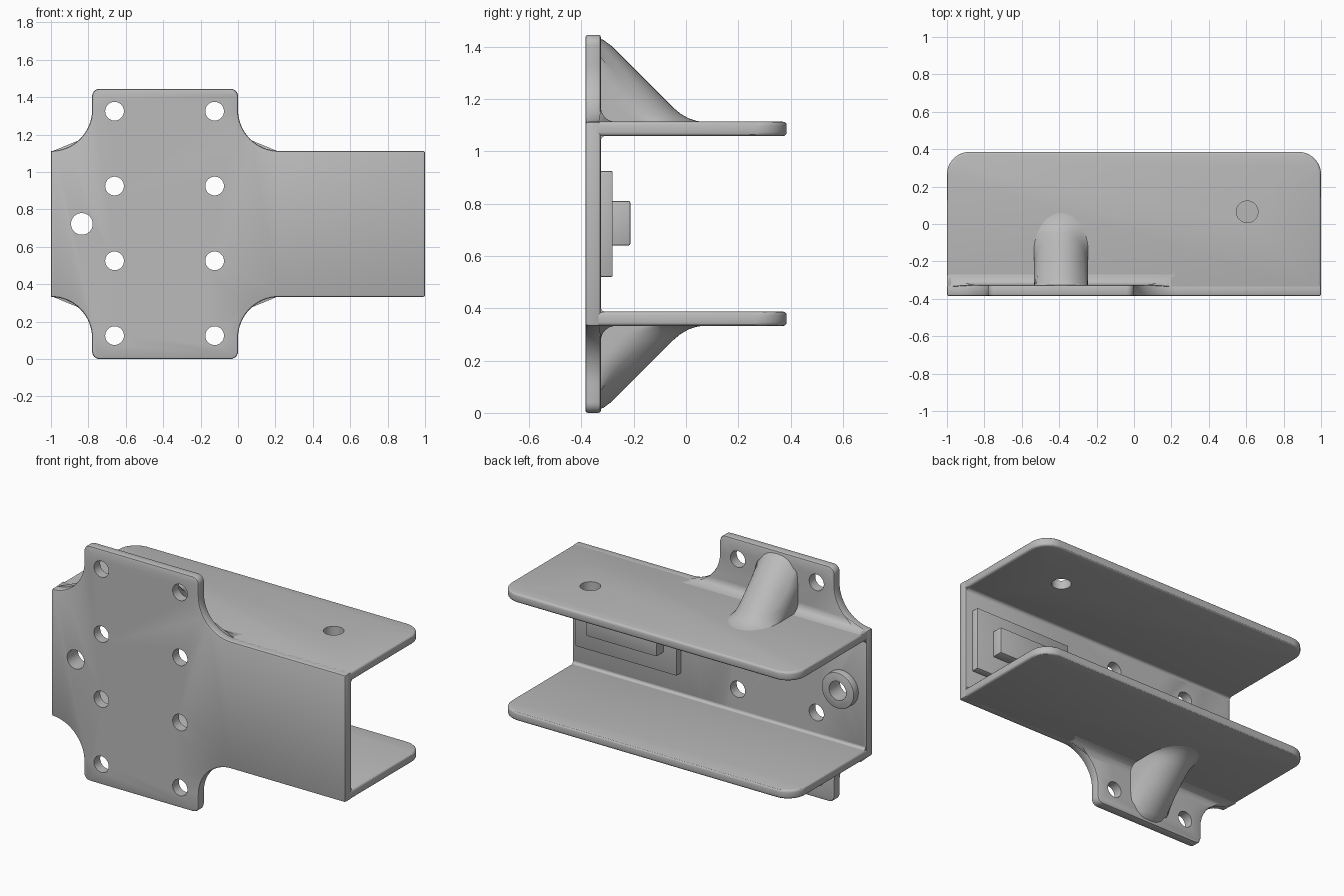
import bpy, bmesh
from math import sin, cos, pi, sqrt

if "Cube" in bpy.data.objects:
    bpy.data.objects.remove(bpy.data.objects["Cube"])

grey = bpy.data.materials.new("plain grey")
grey.use_nodes = True
GREY = (0.5, 0.5, 0.5, 1)
grey.diffuse_color = GREY
grey.node_tree.nodes["Principled BSDF"].inputs["Base Color"].default_value = GREY

MID = 0.7225                      # height of the mirror plane
TOP, FRONT, BACK = 2 * MID, -0.385, 0.385
INNER = -0.325                    # rear face of the plate
DECK = 1.113                      # outer face of the upper flange
THICK, ARC = 0.055, 0.22


def make(name, verts, faces):
    mesh = bpy.data.meshes.new(name)
    mesh.from_pydata(verts, [], faces)
    bm = bmesh.new()
    bm.from_mesh(mesh)
    bmesh.ops.recalc_face_normals(bm, faces=bm.faces)
    bm.to_mesh(mesh)
    bm.free()
    mesh.materials.append(grey)
    ob = bpy.data.objects.new(name, mesh)
    bpy.context.collection.objects.link(ob)
    return ob


def prism(name, outline, place, a, b):
    """Extrude a 2D outline from a to b; place maps (u, v, depth) to a point."""
    n = len(outline)
    verts = [place(u, v, d) for d in (a, b) for u, v in outline]
    faces = [range(n), range(n, 2 * n)]
    faces += [(i, (i + 1) % n, n + (i + 1) % n, n + i) for i in range(n)]
    return make(name, verts, faces)


def along_y(u, v, d):
    return (u, d, v)


def along_z(u, v, d):
    return (u, v, d)


def arc(cx, cy, r, start, end, steps):
    angles = [(start + (end - start) * i / steps) * pi / 180 for i in range(steps + 1)]
    return [(cx + r * cos(t), cy + r * sin(t)) for t in angles]


def circle(cx, cy, r):
    return arc(cx, cy, r, 0, 352.5, 47)


def box(x0, x1, z0, z1):
    return [(x0, z0), (x1, z0), (x1, z1), (x0, z1)]


def activate(ob):
    bpy.ops.object.select_all(action="DESELECT")
    ob.select_set(True)
    bpy.context.view_layer.objects.active = ob


def bevel(ob, width, segments=3):
    mod = ob.modifiers.new("bevel", "BEVEL")
    mod.width, mod.segments, mod.limit_method = width, segments, "ANGLE"
    activate(ob)
    bpy.ops.object.modifier_apply(modifier=mod.name)


def drill(ob, cutter):
    mod = ob.modifiers.new("hole", "BOOLEAN")
    mod.operation, mod.solver, mod.object = "DIFFERENCE", "EXACT", cutter
    activate(ob)
    bpy.ops.object.modifier_apply(modifier=mod.name)
    bpy.data.objects.remove(cutter)


def flip(z, side):
    return z if side > 0 else TOP - z


# Front plate: upper half of the outline, then its mirror image
shoulder = DECK + ARC
half = [(1, DECK)] + arc(ARC, shoulder, ARC, 270, 180, 16)
half += arc(-0.04, TOP - 0.04, 0.04, 0, 90, 6)
half += arc(-0.74, TOP - 0.04, 0.04, 90, 180, 6)
half += arc(-1, shoulder, ARC, 0, -90, 16)
outline = half + [(x, TOP - z) for x, z in reversed(half)]
plate = prism("front_plate", outline, along_y, FRONT, INNER)
bevel(plate, 0.01, 2)
for x in (-0.66, -0.125):
    for z in (0.125, 0.525, 0.925, 1.325):
        drill(plate, prism("cutter", circle(x, z, 0.05), along_y, -0.6, 0))
PIN = (-0.835, MID)
drill(plate, prism("cutter", circle(*PIN, 0.058), along_y, -0.6, 0))

# Ring boss around the large hole
boss = prism("ring_boss", circle(*PIN, 0.11), along_y, INNER - 0.02, -0.28)
bevel(boss, 0.006, 2)
drill(boss, prism("cutter", circle(*PIN, 0.058), along_y, -0.6, 0))

# Stepped pad on the rear face of the plate
pad = prism("pad_base", box(0.26, 0.95, 0.52, 0.925), along_y, INNER - 0.02, -0.28)
step = prism("pad_step", box(0.35, 0.83, 0.64, 0.81), along_y, -0.3, -0.213)
for ob in (pad, step):
    bevel(ob, 0.006, 2)


def fillet(name, z, up, r, limits):
    """Concave strip between the plate and a flange, with x limits by distance."""
    curve = arc(INNER + r, r, r, 180, 270, 8) + [(INNER - 0.01, -0.005)]
    n = len(curve)
    verts = []
    for end in (0, 1):
        verts += [(limits(max(h, 0))[end], y, z + up * h) for y, h in curve]
    faces = [range(n), range(n, 2 * n)]
    faces += [(i, (i + 1) % n, n + (i + 1) % n, n + i) for i in range(n)]
    return make(name, verts, faces)


def ear_limits(h):
    reach = sqrt(ARC ** 2 - (ARC - h) ** 2)
    return -1 + reach, ARC - reach


def rib(name, side):
    """Half-round sloping rib with a rounded crown and a flared foot."""
    radius, centre = 0.145, -0.39
    path = [(-0.375, 1.443), (-0.345, 1.438), (-0.315, 1.425), (-0.285, 1.403),
            (-0.15, 1.268), (-0.05, 1.168), (-0.02, 1.143), (0.01, 1.126),
            (0.04, 1.116), (0.07, DECK - 0.002)]
    steps = 24
    columns = []
    for i in range(steps + 1):
        t = -pi / 2 + pi * i / steps
        shift = sqrt(2) * radius * (1 - cos(t))
        columns.append([(centre + radius * sin(t), max(y - shift, -0.36), z)
                        for y, z in path])
    # Straight side walls drop into the flange
    walls = [[(x, y, DECK - 0.02) for x, y, z in columns[k]] for k in (0, -1)]
    columns = [walls[0]] + columns + [walls[1]]
    n = len(path)
    verts = [(x, y, flip(z, side)) for col in columns for x, y, z in col]
    faces = [(c * n + j, c * n + j + 1, (c + 1) * n + j + 1, (c + 1) * n + j)
             for c in range(len(columns) - 1) for j in range(n - 1)]
    return make(name, verts, faces)


# Flanges, blends and ribs, mirrored above and below
flange_shape = [(-1, FRONT + 0.015), (1, FRONT + 0.015)]
flange_shape += arc(0.88, BACK - 0.12, 0.12, 0, 90, 12)
flange_shape += arc(-0.88, BACK - 0.12, 0.12, 90, 180, 12)
for word, side in (("upper", 1), ("lower", -1)):
    low, high = sorted((flip(DECK, side), flip(DECK - THICK, side)))
    flange = prism(word + "_flange", flange_shape, along_z, low, high)
    bevel(flange, 0.014)
    if side > 0:
        drill(flange, prism("cutter", circle(0.605, 0.065, 0.058), along_z, 0.9, 1.3))
    fillet(word + "_ear_blend", flip(DECK, side), side, 0.055, ear_limits)
    fillet(word + "_inner_blend", flip(DECK - THICK, side), -side, 0.016,
           lambda h: (-0.995, 0.995))
    rib(word + "_rib", side)

# Smooth curved faces, keep hard edges
bpy.ops.object.select_all(action="DESELECT")
for ob in bpy.context.collection.objects:
    if ob.type == "MESH" and grey.name in ob.data.materials:
        ob.select_set(True)
        bpy.context.view_layer.objects.active = ob
bpy.ops.object.shade_smooth_by_angle(angle=pi / 6)
